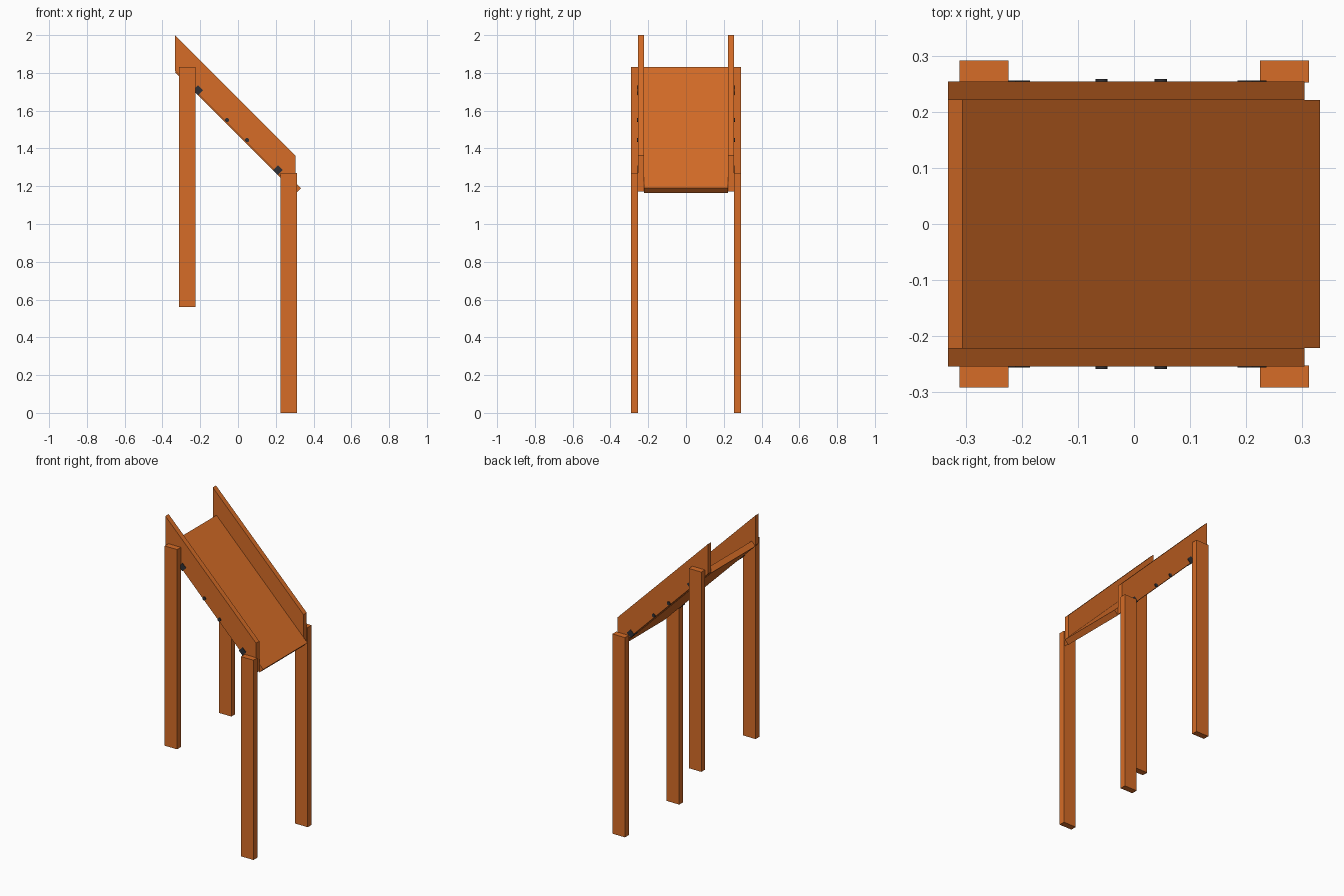
import bpy, bmesh, math
from mathutils import Matrix

if "Cube" in bpy.data.objects:
    bpy.data.objects.remove(bpy.data.objects["Cube"])


def material(name, color):
    m = bpy.data.materials.new(name)
    m.diffuse_color = color
    m.use_nodes = True
    m.node_tree.nodes["Principled BSDF"].inputs["Base Color"].default_value = m.diffuse_color
    return m


WOOD = material("orange_wood", (0.67, 0.15, 0.02, 1))
METAL = material("dark_metal", (0.03, 0.03, 0.035, 1))


def finish(name, bm, mat):
    bmesh.ops.recalc_face_normals(bm, faces=bm.faces)
    me = bpy.data.meshes.new(name)
    bm.to_mesh(me)
    bm.free()
    me.materials.append(mat)
    ob = bpy.data.objects.new(name, me)
    bpy.context.collection.objects.link(ob)
    return ob


def slab(name, profile, y0, y1, mat):
    """Extrude an (x, z) outline from y0 to y1."""
    bm = bmesh.new()
    face = bm.faces.new([bm.verts.new((x, y0, z)) for x, z in profile])
    new = bmesh.ops.extrude_face_region(bm, geom=[face])["geom"]
    verts = [v for v in new if isinstance(v, bmesh.types.BMVert)]
    bmesh.ops.translate(bm, verts=verts, vec=(0, y1 - y0, 0))
    return finish(name, bm, mat)


def rect(x0, x1, z0, z1):
    return [(x0, z0), (x1, z0), (x1, z1), (x0, z1)]


def diamond(x, z, r):
    return [(x - r, z), (x, z - r), (x + r, z), (x, z + r)]


def bolt(name, x, z, y0, y1, r):
    bm = bmesh.new()
    mat = Matrix.Translation((x, (y0 + y1) / 2, z)) @ Matrix.Rotation(math.pi / 2, 4, 'X')
    bmesh.ops.create_cone(bm, cap_ends=True, segments=16, radius1=r, radius2=r,
                          depth=abs(y1 - y0), matrix=mat)
    ob = finish(name, bm, METAL)
    for p in ob.data.polygons:
        p.use_smooth = len(p.vertices) == 4
    for e in ob.data.edges:
        a, b = (ob.data.vertices[i].co.y for i in e.vertices)
        e.use_edge_sharp = abs(a - b) < 1e-5


# Sloping deck with square-cut ends
slab("deck", [(-0.333, 1.804), (0.307, 1.164), (0.333, 1.19), (-0.307, 1.83)],
     -0.222, 0.222, WOOD)

for side, s in (("front", -1), ("back", 1)):
    # Side board with vertical ends
    slab(side + "_side_board",
         [(-0.333, 1.81), (0.305, 1.172), (0.305, 1.362), (-0.333, 2.0)],
         s * 0.222, s * 0.2545, WOOD)
    # Legs, the upper pair staggered above the lower pair
    slab(side + "_upper_leg", rect(-0.312, -0.224, 0.56, 1.83), s * 0.2535, s * 0.292, WOOD)
    slab(side + "_lower_leg", rect(0.225, 0.313, 0.0, 1.27), s * 0.2535, s * 0.292, WOOD)
    # Tenon plates and bolts along the deck line
    for end, x in (("upper", -0.212), ("lower", 0.211)):
        slab(f"{side}_{end}_plate", diamond(x, 1.496 - x, 0.026), s * 0.222, s * 0.257, METAL)
    for end, x in (("upper", -0.058), ("lower", 0.048)):
        bolt(f"{side}_{end}_bolt", x, 1.492 - x, s * 0.222, s * 0.2595, 0.011)
